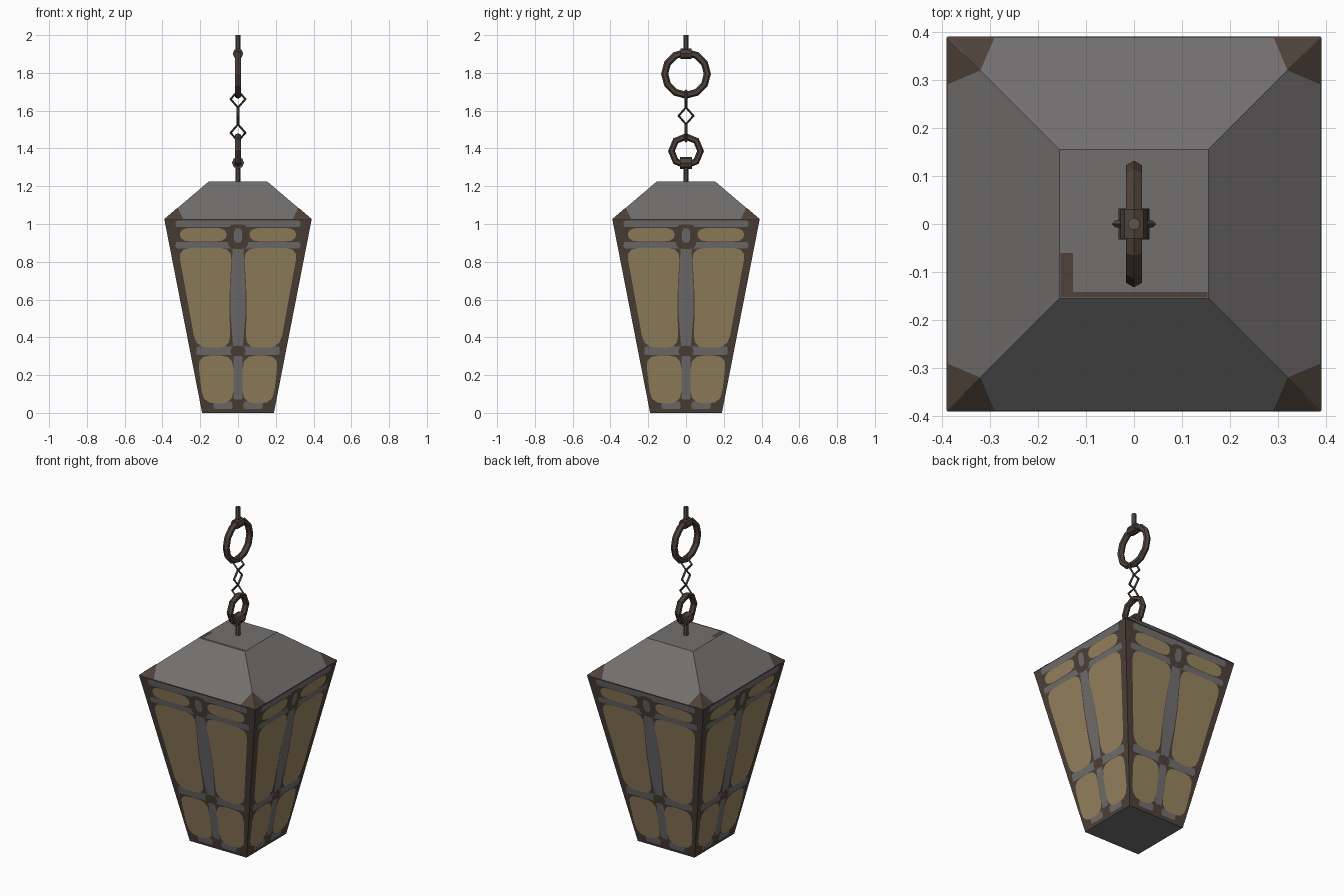
import bpy, bmesh, math
from mathutils import Matrix, Vector

if "Cube" in bpy.data.objects:
    bpy.data.objects.remove(bpy.data.objects["Cube"])


def material(name, r, g, b):
    def lin(c):
        c /= 255
        return c / 12.92 if c <= 0.04045 else ((c + 0.055) / 1.055) ** 2.4
    m = bpy.data.materials.new(name)
    m.diffuse_color = (lin(r), lin(g), lin(b), 1)
    m.use_nodes = True
    m.node_tree.nodes["Principled BSDF"].inputs["Base Color"].default_value = m.diffuse_color
    return m


BROWN = material("dark bronze", 78, 66, 58)
GREY = material("iron grey", 114, 112, 111)
AMBER = material("amber glass", 152, 133, 96)
ROD = material("rod metal", 92, 86, 82)


def finish(name, bm, mat):
    me = bpy.data.meshes.new(name)
    bm.to_mesh(me)
    bm.free()
    ob = bpy.data.objects.new(name, me)
    bpy.context.collection.objects.link(ob)
    me.materials.append(mat)
    return ob


def frustum(name, z0, h0, z1, h1, mat, caps):
    bm = bmesh.new()
    rings = [[bm.verts.new((sx * h, sy * h, z)) for sx, sy in
              ((-1, -1), (1, -1), (1, 1), (-1, 1))] for z, h in ((z0, h0), (z1, h1))]
    a, b = rings
    for i in range(4):
        j = (i + 1) % 4
        bm.faces.new((a[i], a[j], b[j], b[i]))
    if "bottom" in caps:
        bm.faces.new(a[::-1])
    if "top" in caps:
        bm.faces.new(b)
    return finish(name, bm, mat)


# Lantern body and roof
EAVE, HB, HE, HT, TOP = 1.025, 0.19, 0.39, 0.155, 1.225
body = frustum("lantern_body", 0, HB, EAVE, HE, BROWN, ("bottom",))
body.data.materials.append(GREY)
for p in body.data.polygons:
    p.material_index = 1 if p.normal.z < -0.9 else 0
frustum("roof", EAVE, HE, TOP, HT, GREY, ("top",))


def rounded(pts, r):
    """Round the corners of an outline with short chamfers."""
    out = []
    pts = [Vector(p) for p in pts]
    for i, p in enumerate(pts):
        a, b = pts[i - 1] - p, pts[(i + 1) % len(pts)] - p
        ra, rb = min(r, a.length * 0.48), min(r, b.length * 0.48)
        s, e = p + a.normalized() * ra, p + b.normalized() * rb
        for t in (0, 0.33, 0.67, 1):
            out.append(s * (1 - t) ** 2 + p * 2 * t * (1 - t) + e * t * t)
    return out


def box(x0, z0, x1, z1):
    return [(x0, z0), (x1, z0), (x1, z1), (x0, z1)]


def mirrored(pts):
    return [(-x, z) for x, z in reversed(pts)]


def side_plates(name, outlines, mat, lift, r, roof=False):
    """Thin painted shapes repeated on all four sides."""
    bm = bmesh.new()
    for k in range(4):
        rot = Matrix.Rotation(k * math.pi / 2, 3, 'Z')
        for o in outlines:
            vs = []
            for x, z in (rounded(o, r) if r else o):
                if roof:
                    d = HE + (HT - HE) * (z - EAVE) / (TOP - EAVE)
                    p = Vector((x, -d - lift * 0.65, z + lift * 0.76))
                else:
                    d = HB + (HE - HB) * z / EAVE
                    p = Vector((x, -d - lift, z))
                vs.append(bm.verts.new(rot @ p))
            bm.faces.new(vs)
    return finish(name, bm, mat)


# Grey bars
bars = [box(-0.33, 0.983, 0.33, 1.018), box(-0.33, 0.871, 0.33, 0.905),
        box(-0.22, 0.307, 0.22, 0.352), box(-0.024, 0.07, 0.024, 0.30),
        [(-0.026, 0.35), (0.026, 0.35), (0.04, 0.53), (0.04, 0.66),
         (0.028, 0.88), (-0.028, 0.88), (-0.04, 0.66), (-0.04, 0.53)],
        box(0.03, 0.02, 0.13, 0.06), box(-0.13, 0.02, -0.03, 0.06)]
side_plates("side_bars", bars, GREY, 0.002, 0.012)

# Amber panes
halves = [box(0.06, 0.907, 0.308, 0.98),
          [(0.04, 0.345), (0.222, 0.345), (0.318, 0.872), (0.03, 0.872),
           (0.045, 0.65), (0.045, 0.52)],
          [(0.025, 0.05), (0.185, 0.05), (0.215, 0.303), (0.025, 0.303)]]
panes = halves + [mirrored(h) for h in halves]
side_plates("glass_panes", panes, AMBER, 0.004, 0.065)

# Bronze knots where bars cross, with a grey bead in the upper one
side_plates("bar_knots", [box(-0.055, 0.868, 0.055, 0.998),
                          box(-0.04, 0.3, 0.04, 0.355)], BROWN, 0.003, 0.04)
side_plates("knot_beads", [box(-0.022, 0.9, 0.022, 0.978)], GREY, 0.005, 0.03)

# Bronze corners at the eaves
corner = [(HE - 0.1, EAVE), (HE, EAVE), (HE - 0.07, EAVE + 0.06)]
side_plates("eave_corners", [corner, mirrored(corner)], BROWN, 0.002, 0, True)

# Worn trim on the flat top
bm = bmesh.new()
for o in (box(-0.153, -0.153, -0.127, -0.06), box(-0.127, -0.153, 0.153, -0.142)):
    bm.faces.new([bm.verts.new((x, y, TOP + 0.002)) for x, y in o])
finish("top_trim", bm, BROWN)


def ring(name, z, R, r, n, m, across_x, sz=1.0):
    """Ring standing upright: in the XZ plane if across_x, else YZ."""
    bpy.ops.mesh.primitive_torus_add(
        major_segments=n, minor_segments=m, major_radius=R, minor_radius=r,
        location=(0, 0, z), rotation=(math.pi / 2, 0, 0 if across_x else math.pi / 2))
    ob = bpy.context.object
    ob.name = name
    ob.scale.y = sz
    ob.data.materials.append(BROWN)


def cylinder(name, r, h, z, n, mat, along_y=False):
    bpy.ops.mesh.primitive_cylinder_add(
        vertices=n, radius=r, depth=h, location=(0, 0, z),
        rotation=(math.pi / 2 if along_y else 0, 0, 0))
    bpy.context.object.name = name
    bpy.context.object.data.materials.append(mat)


# Chain: rods, rings, collars and diamond links
cylinder("lower_rod", 0.013, 0.09, 1.265, 8, ROD)
cylinder("upper_rod", 0.013, 0.09, 1.955, 8, ROD)
ring("large_ring", 1.795, 0.113, 0.019, 12, 6, False)
ring("small_ring", 1.386, 0.077, 0.018, 8, 6, False)
cylinder("upper_collar", 0.028, 0.06, 1.902, 8, BROWN, True)
cylinder("lower_collar", 0.032, 0.064, 1.324, 8, BROWN, True)
for i, z in enumerate((1.661, 1.573, 1.483)):
    ring(f"diamond_link_{i + 1}", z, 0.039, 0.007, 4, 4, i != 1, 1.15)
